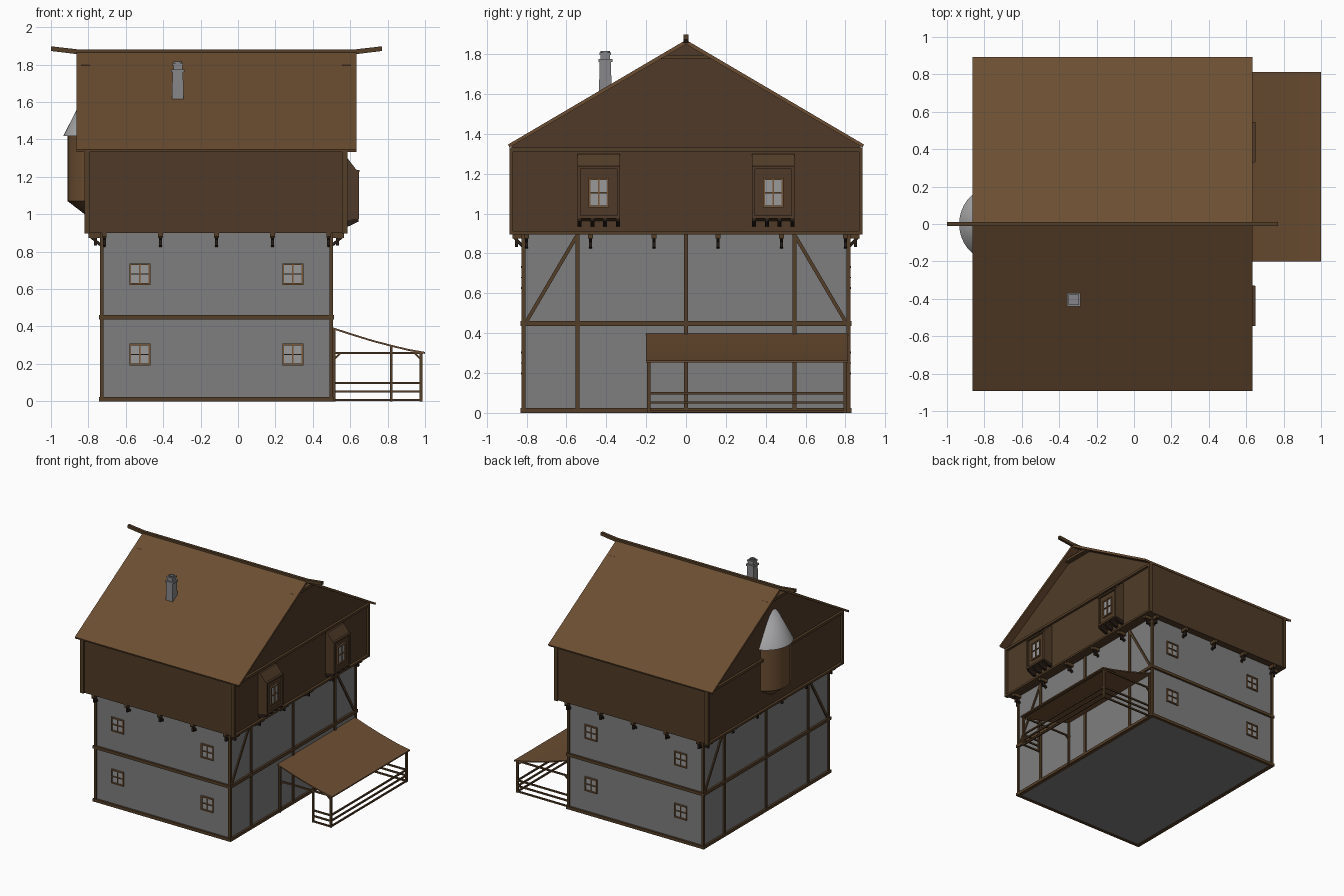
import bpy, bmesh, math
from mathutils import Vector, Matrix

if "Cube" in bpy.data.objects:
    bpy.data.objects.remove(bpy.data.objects["Cube"])

def material(name, rgb):
    m = bpy.data.materials.new(name)
    m.diffuse_color = (*rgb, 1)
    m.use_nodes = True
    m.node_tree.nodes["Principled BSDF"].inputs["Base Color"].default_value = m.diffuse_color
    return m

WOOD = material("dark_wood", (0.08, 0.044, 0.021))
ROOF = material("roof_wood", (0.15, 0.076, 0.032))
TRIM = material("trim_wood", (0.09, 0.049, 0.021))
FRAME = material("window_wood", (0.19, 0.095, 0.04))
IRON = material("blackened_wood", (0.02, 0.012, 0.008))
STONE = material("dark_stone", (0.21, 0.21, 0.21))
BRICK = material("chimney_stone", (0.24, 0.24, 0.25))
GLASS = material("window_glass", (0.32, 0.32, 0.32))
SLATE = material("turret_slate", (0.38, 0.38, 0.39))

class Part:
    """Collects boxes, beams and prisms into one named object."""
    def __init__(self, name, mat=None):
        self.name, self.mat, self.bm = name, mat, bmesh.new()

    def box(self, x, y, z):
        size = [b[1] - b[0] for b in (x, y, z)]
        mid = [(b[0] + b[1]) / 2 for b in (x, y, z)]
        bmesh.ops.create_cube(self.bm, size=1, matrix=Matrix.Translation(mid) @ Matrix.Diagonal((*size, 1)))
        return self

    def beam(self, p, q, w):
        p, q = Vector(p), Vector(q)
        d = q - p
        m = Matrix.Translation((p + q) / 2) @ d.to_track_quat('Z', 'Y').to_matrix().to_4x4()
        bmesh.ops.create_cube(self.bm, size=1, matrix=m @ Matrix.Diagonal((w, w, d.length, 1)))
        return self

    def prism(self, profile, axis, a, b):
        """Profile is (y, z) swept along x, or (x, z) swept along y."""
        def pt(u, v, t):
            return (t, u, v) if axis == 'x' else (u, t, v)
        lo = [self.bm.verts.new(pt(u, v, a)) for u, v in profile]
        hi = [self.bm.verts.new(pt(u, v, b)) for u, v in profile]
        self.bm.faces.new(lo)
        self.bm.faces.new(hi)
        n = len(profile)
        for i in range(n):
            j = (i + 1) % n
            self.bm.faces.new((lo[i], lo[j], hi[j], hi[i]))
        return self

    def cone(self, mid, r1, r2, z0, z1, sides, turn=0):
        m = Matrix.Translation((*mid, (z0 + z1) / 2)) @ Matrix.Rotation(turn, 4, 'Z')
        bmesh.ops.create_cone(self.bm, cap_ends=True, segments=sides, radius1=r1, radius2=r2,
                              depth=z1 - z0, matrix=m)
        return self

    def done(self, smooth=False):
        bmesh.ops.recalc_face_normals(self.bm, faces=self.bm.faces)
        me = bpy.data.meshes.new(self.name)
        self.bm.to_mesh(me)
        self.bm.free()
        ob = bpy.data.objects.new(self.name, me)
        bpy.context.collection.objects.link(ob)
        if self.mat:
            me.materials.append(self.mat)
        if smooth:
            bpy.ops.object.select_all(action='DESELECT')
            ob.select_set(True)
            bpy.context.view_layer.objects.active = ob
            bpy.ops.object.shade_smooth_by_angle(angle=math.radians(35))
        return ob

X0, X1, Y = -0.728, 0.498, 0.815       # stone walls
U0, U1, V = -0.80, 0.565, 0.875        # overhanging upper floor

# Stone lower storeys
Part("stone_walls", STONE).box((X0, X1), (-Y, Y), (0.004, 0.9)).done()

# Horizontal timber bands
bands = Part("timber_bands", TRIM)
for z in ((0, 0.024), (0.437, 0.461)):
    for x in (X0, X1):
        bands.box((x - 0.016, x + 0.016), (-Y - 0.016, Y + 0.016), z)
    for s in (-1, 1):
        bands.box((X0 - 0.016, X1 + 0.016), sorted((s * (Y - 0.01), s * (Y + 0.016))), z)
bands.done()

# Vertical posts and diagonal braces
posts = Part("timber_posts", TRIM)
for x in (X0, X1):
    for y in (-Y, -0.545, 0, 0.545, Y):
        posts.box((x - 0.01, x + 0.01), (y - 0.01, y + 0.01), (0, 0.9))
    for s in (-1, 1):
        posts.beam((x, s * 0.80, 0.46), (x, s * 0.55, 0.885), 0.018)
posts.done()

# Upper floor with gables
Part("upper_floor", WOOD).prism([(-V, 0.9), (V, 0.9), (V, 1.34), (0, 1.855), (-V, 1.34)], 'x', U0, U1).done()

# Gable trim and collar ties
trim = Part("gable_trim", TRIM)
for a, b in ((U0 - 0.02, U0 + 0.01), (U1 - 0.01, U1 + 0.02)):
    for z in ((0.896, 0.912), (1.313, 1.333)):
        trim.box((a, b), (-0.885, 0.885), z)
    for s in (-1, 1):
        trim.box((a, b), sorted((s * 0.868, s * 0.885)), (0.9, 1.333))
    trim.box((a, b + 0.02) if a > 0 else (a - 0.02, b), (-0.129, 0.129), (1.775, 1.797))
trim.done()

# Roof slabs and ridge beam
Part("roof", ROOF).prism([(-0.893, 1.347), (0, 1.872), (0.893, 1.347), (0.887, 1.332), (0, 1.850), (-0.887, 1.332)],
                         'x', -0.864, 0.633).done()
Part("ridge_beam", TRIM).prism([(-1, 1.873), (-0.86, 1.856), (0.63, 1.856), (0.77, 1.873), (0.77, 1.898),
                                (0.63, 1.882), (-0.86, 1.882), (-1, 1.898)], 'y', -0.012, 0.012).done()

# Joist ends and struts under the overhang
joists, struts = Part("joist_ends", TRIM), Part("joist_struts", IRON)
def joist(p, d, reach):
    p, d = Vector(p), Vector(d)
    high = Vector((0, 0, 0.887))
    joists.beam(p + high, p + d * reach + high, 0.026)
    struts.beam(p + Vector((0, 0, 0.83)), p + d * (reach - 0.005) + Vector((0, 0, 0.885)), 0.015)
    q = p + d * 0.035
    struts.box((q.x - 0.008, q.x + 0.008), (q.y - 0.008, q.y + 0.008), (0.832, 0.885))
for s in (-1, 1):
    for x in (-0.715, -0.415, -0.115, 0.185, 0.485):
        joist((x, s * Y, 0), (0, s, 0), 0.055)
for x, d in ((X0, -1), (X1, 1)):
    for i in range(6):
        joist((x, -0.8 + 0.32 * i, 0), (d, 0, 0), 0.07)
joists.done()
struts.done()

# Windows: wall axis and side, wall position, centre, half sizes
frames, panes = Part("window_frames", FRAME), Part("window_panes", GLASS)
def window(axis, s, wall, u, z, hw, hh):
    def put(part, du, dz, w, h, depth):
        face = sorted((wall - s * 0.01, wall + s * depth))
        span = (u + du - w, u + du + w)
        xy = (span, face) if axis == 'y' else (face, span)
        part.box(*xy, (z + dz - h, z + dz + h))
    put(panes, 0, 0, hw, hh, 0.003)
    for k in (-1, 0, 1):
        t = 0.005 if k else 0.003
        put(frames, k * (hw - t), 0, t, hh, 0.010)
        put(frames, 0, k * (hh - t), hw, t, 0.012)
for s in (-1, 1):
    for x in (-0.525, 0.293):
        for z in (0.25, 0.68):
            window('y', s, s * Y, x, z, 0.056, 0.058)

# Bay dormers on the right gable
bays, bay_feet = Part("bay_dormers", WOOD), Part("bay_brackets", IRON)
for s in (-1, 1):
    y = s * 0.438
    bays.prism([(0.55, 0.96), (0.635, 0.978), (0.635, 1.235), (0.585, 1.30), (0.55, 1.30)],
               'y', y - 0.107, y + 0.107)
    for e in (-0.1, 0.1):
        bays.box((0.63, 0.647), (y + e - 0.008, y + e + 0.008), (0.978, 1.235))
    bays.box((0.63, 0.647), (y - 0.107, y + 0.107), (0.975, 0.99))
    bays.box((0.63, 0.650), (y - 0.107, y + 0.107), (1.225, 1.238))
    for i in range(4):
        c = y - 0.096 + 0.064 * i
        bay_feet.prism([(0.55, 0.935), (0.59, 0.935), (0.643, 0.96), (0.643, 0.978), (0.55, 0.978)],
                       'y', c - 0.010, c + 0.010)
    window('x', 1, 0.635, y, 1.105, 0.052, 0.075)
bays.done()
bay_feet.done()
frames.done()
panes.done()

# Round turret on the left gable
C = (-0.727, 0)
turret = Part("turret_body", ROOF).cone(C, 0.184, 0.184, 1.07, 1.42, 48)
turret.cone(C, 0.06, 0.184, 0.975, 1.07, 48).done(True)
Part("turret_roof", SLATE).cone(C, 0.208, 0, 1.418, 1.82, 48).done(True)

# Chimney with collar and round flue
K, R2, Q = (-0.322, -0.405), math.sqrt(0.5), math.pi / 4
stack = Part("chimney", BRICK)
for w0, w1, z0, z1 in ((0.066, 0.056, 1.57, 1.765), (0.070, 0.070, 1.76, 1.775),
                       (0.048, 0.048, 1.77, 1.80), (0.056, 0.056, 1.795, 1.808)):
    stack.cone(K, w0 * R2, w1 * R2, z0, z1, 4, Q)
stack.done()
bpy.ops.mesh.primitive_cylinder_add(vertices=16, radius=0.023, depth=0.02, end_fill_type='NOTHING',
                                    location=(*K, 1.806))
flue = bpy.context.object
flue.name = "chimney_flue"
flue.data.materials.append(BRICK)
flue.modifiers.new("wall", 'SOLIDIFY').thickness = 0.006

# Side porch: sagging roof
top = [(0.50, 0.398), (0.60, 0.365), (0.72, 0.328), (0.82, 0.302), (0.91, 0.28), (1.0, 0.264)]
Part("porch_roof", ROOF).prism(top + [(x, z - 0.01) for x, z in reversed(top)], 'y', -0.2, 0.812).done(True)

# Porch posts, beams, rails and corner braces
porch = Part("porch_frame", TRIM)
E, N, F = 0.978, -0.187, 0.798         # outer x, near y, far y
for y in (N, F):
    porch.box((0.505, 0.521), (y - 0.008, y + 0.008), (0, 0.385))
    porch.box((E - 0.008, E + 0.008), (y - 0.008, y + 0.008), (0, 0.265))
    porch.beam((0.5, y, 0.258), (0.99, y, 0.258), 0.012)
    porch.beam((E, y, 0.225), (E - 0.035, y, 0.258), 0.010)
    porch.beam((0.513, y, 0.225), (0.548, y, 0.258), 0.010)
porch.box((0.812, 0.826), (N - 0.007, N + 0.007), (0, 0.298))
for z in (0.007, 0.052, 0.098):
    porch.beam((E, N, z), (E, F, z), 0.012)
    porch.beam((0.5, F, z), (E, F, z), 0.012)
    porch.beam((0.82, N, z), (E, N, z), 0.012)
porch.beam((E, N, 0.258), (E, F, 0.258), 0.012)
porch.done()
